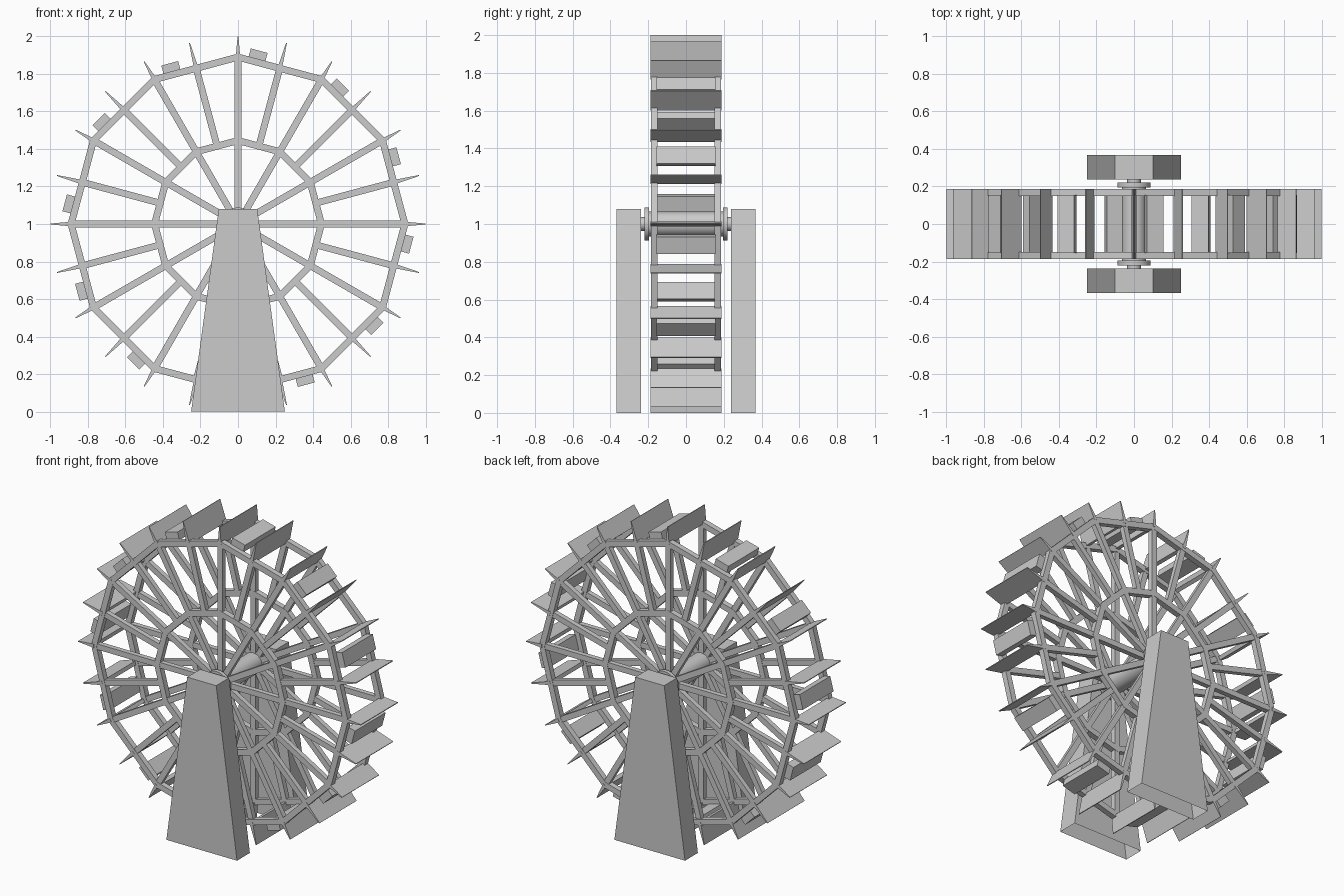
import bpy, bmesh, math
from mathutils import Matrix, Vector

if "Cube" in bpy.data.objects:
    bpy.data.objects.remove(bpy.data.objects["Cube"])

AXLE_Z = 1.0
SIDES = 12
RIM_R, INNER_R = 0.89, 0.445
RIM_Y = 0.168

grey = bpy.data.materials.new("plain grey")
grey.use_nodes = True
COLOUR = (0.6, 0.6, 0.6, 1)
grey.diffuse_color = COLOUR
grey.node_tree.nodes["Principled BSDF"].inputs["Base Color"].default_value = COLOUR


def finish(bm, name):
    bmesh.ops.recalc_face_normals(bm, faces=bm.faces)
    mesh = bpy.data.meshes.new(name)
    bm.to_mesh(mesh)
    bm.free()
    mesh.materials.append(grey)
    obj = bpy.data.objects.new(name, mesh)
    bpy.context.collection.objects.link(obj)
    return obj


def wheel_matrix(angle):
    """Local x runs outward from the axle, local z runs around the wheel."""
    return Matrix.Translation((0, 0, AXLE_Z)) @ Matrix.Rotation(-angle, 4, "Y")


def add_box(bm, matrix, centre, size):
    scale = Matrix.Diagonal((*size, 1))
    return bmesh.ops.create_cube(
        bm, size=1, matrix=matrix @ Matrix.Translation(centre) @ scale)["verts"]


def add_cylinder(bm, radius, y0, y1):
    place = Matrix.Translation((0, (y0 + y1) / 2, AXLE_Z)) @ Matrix.Rotation(math.pi / 2, 4, "X")
    bmesh.ops.create_cone(bm, cap_ends=True, segments=32, radius1=radius,
                          radius2=radius, depth=abs(y1 - y0), matrix=place)


def ring(name, radius, y, width=0.038, depth=0.036):
    """Twelve-sided band with square section and mitred corners."""
    bm = bmesh.new()
    loops = []
    for i in range(SIDES):
        m = wheel_matrix(math.tau * i / SIDES)
        loops.append([bm.verts.new(m @ Vector((radius + a * width / 2, y + b * depth / 2, 0)))
                      for a, b in ((-1, -1), (1, -1), (1, 1), (-1, 1))])
    for i in range(SIDES):
        p, q = loops[i], loops[(i + 1) % SIDES]
        for k in range(4):
            n = (k + 1) % 4
            bm.faces.new((p[k], p[n], q[n], q[k]))
    return finish(bm, name)


# Rims and spokes on both sides of the wheel
step = math.tau / SIDES
apothem = math.cos(step / 2)
for side, y in (("front", -RIM_Y), ("back", RIM_Y)):
    ring(side + "_outer_rim", RIM_R, y)
    ring(side + "_inner_rim", INNER_R, y)
    bm = bmesh.new()
    for i in range(SIDES):
        add_box(bm, wheel_matrix(i * step), (RIM_R / 2, y, 0), (RIM_R, 0.032, 0.036))
        start, end = INNER_R * apothem, RIM_R * apothem
        add_box(bm, wheel_matrix((i + 0.5) * step), ((start + end) / 2, y, 0),
                (end - start, 0.032, 0.036))
    finish(bm, side + "_spokes")

# Tapered paddles across the rim
bm = bmesh.new()
for i in range(2 * SIDES):
    base = 0.86 if i % 2 else 0.89
    verts = add_box(bm, Matrix(), ((base + 1) / 2, 0, 0), (1 - base, 0.375, 0.024))
    for v in verts:
        if v.co.x > 0.95:
            v.co.z *= 0.2
    bmesh.ops.transform(bm, matrix=wheel_matrix(i * step / 2), verts=verts)
finish(bm, "paddles")

# Blocks held between the rims, one on each rim edge
bm = bmesh.new()
for i in range(SIDES):
    add_box(bm, wheel_matrix((i + 0.5) * step), (0.897, 0, 0.13), (0.05, 0.31, 0.093))
finish(bm, "rim_blocks")

# Hub drum, flanges and axle
for name, radius, y0, y1 in (("hub_drum", 0.065, -0.2, 0.2),
                             ("front_flange", 0.088, -0.22, -0.195),
                             ("back_flange", 0.088, 0.195, 0.22),
                             ("axle", 0.036, -0.27, 0.27)):
    bm = bmesh.new()
    add_cylinder(bm, radius, y0, y1)
    obj = finish(bm, name)
    bpy.context.view_layer.objects.active = obj
    bpy.ops.object.select_all(action="DESELECT")
    obj.select_set(True)
    bpy.ops.object.shade_smooth_by_angle()

# Tapered supports, open underneath
for name, y in (("front_support", -0.302), ("back_support", 0.302)):
    bm = bmesh.new()
    verts = add_box(bm, Matrix(), (0, y, 0.54), (0.5, 0.13, 1.08))
    for v in verts:
        if v.co.z > 0.5:
            v.co.x *= 0.41
    bm.faces.ensure_lookup_table()
    bottom = [f for f in bm.faces if f.calc_center_median().z < 0.01]
    bmesh.ops.delete(bm, geom=bottom, context="FACES_ONLY")
    finish(bm, name)
